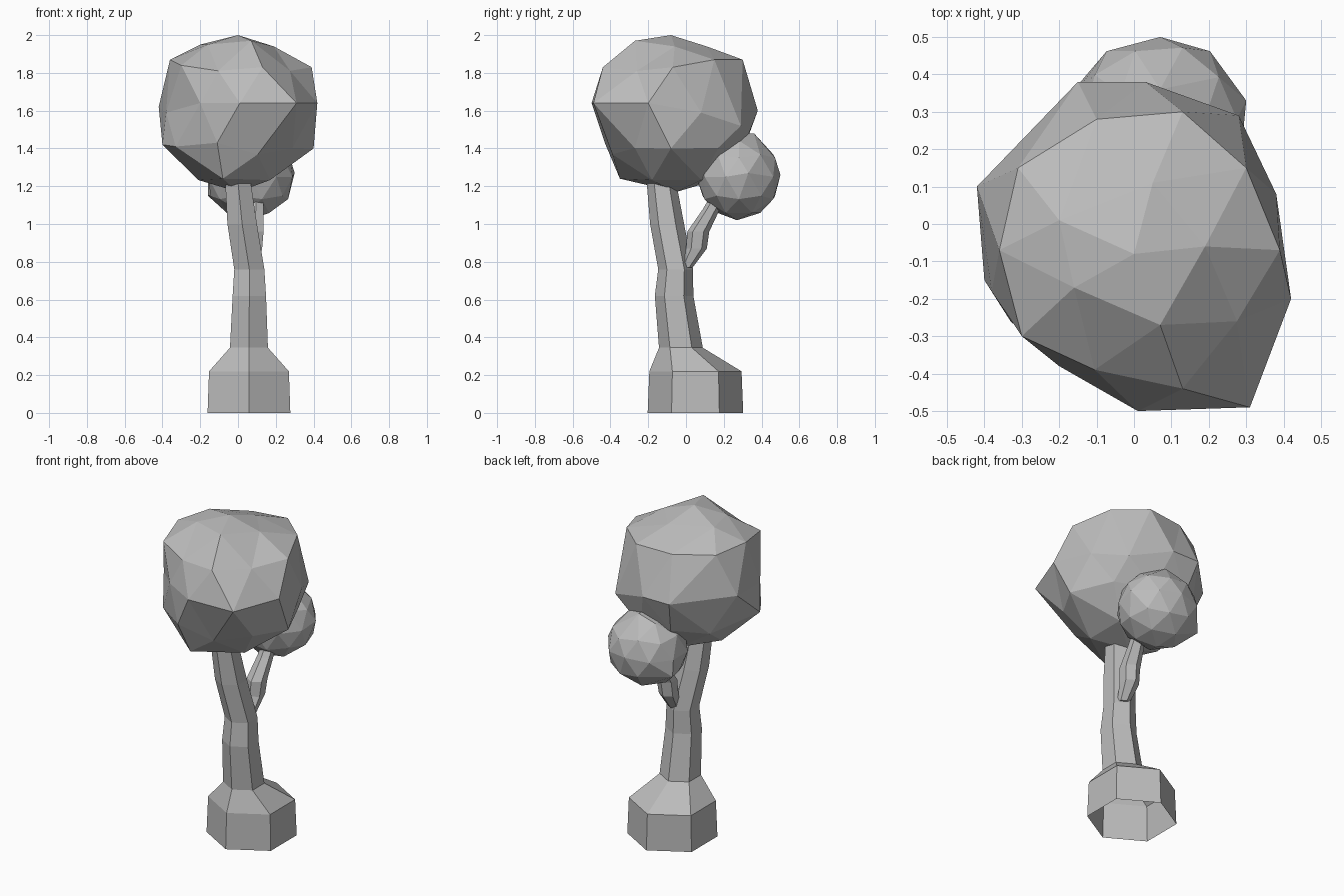
import bpy, bmesh, math
from mathutils import Vector

default_cube = bpy.data.objects.get("Cube")
if default_cube:
    bpy.data.objects.remove(default_cube, do_unlink=True)

# Single plain grey for the whole tree
grey = bpy.data.materials.new("plain_grey")
grey.use_nodes = True
colour = (0.5, 0.5, 0.5, 1)
grey.diffuse_color = colour
grey.node_tree.nodes["Principled BSDF"].inputs["Base Color"].default_value = colour


def finish(name, bm):
    """Turn a bmesh into a flat shaded, grey object."""
    bmesh.ops.recalc_face_normals(bm, faces=bm.faces)
    mesh = bpy.data.meshes.new(name)
    bm.to_mesh(mesh)
    bm.free()
    mesh.materials.append(grey)
    obj = bpy.data.objects.new(name, mesh)
    bpy.context.collection.objects.link(obj)
    return obj


def hex_loft(name, stations, close_start):
    """Skin six-sided rings; each station is x, y, z, radius."""
    bm = bmesh.new()
    rings = []
    for x, y, z, radius in stations:
        ring = []
        for side in range(6):
            angle = math.radians(30 + 60 * side)
            ring.append(bm.verts.new((x + radius * math.cos(angle),
                                      y + radius * math.sin(angle), z)))
        rings.append(ring)
    for lower, upper in zip(rings, rings[1:]):
        for side in range(6):
            after = (side + 1) % 6
            bm.faces.new((lower[side], lower[after], upper[after], upper[side]))
    bm.faces.new(rings[-1])
    if close_start:
        bm.faces.new(rings[0][::-1])
    return finish(name, bm)


def foliage(name, centre, size, corners):
    """Faceted ball whose nearest free vertices are pulled to the corners."""
    bm = bmesh.new()
    bmesh.ops.create_icosphere(bm, subdivisions=2, radius=1)
    bmesh.ops.scale(bm, vec=size, verts=bm.verts)
    bmesh.ops.translate(bm, vec=centre, verts=bm.verts)
    free = list(bm.verts)
    for corner in map(Vector, corners):
        nearest = min(free, key=lambda vert: (vert.co - corner).length)
        nearest.co = corner
        free.remove(nearest)
    return finish(name, bm)


# Trunk with a wide, open-bottomed foot, leaning forward at the top
hex_loft("trunk", [
    (.058, .05, 0, .253),
    (.058, .05, .22, .244),
    (.058, -.027, .345, .116),
    (.06, -.063, .62, .102),
    (.06, -.055, .76, .092),
    (.022, -.1, 1, .09),
    (0, -.13, 1.22, .078),
    (0, -.14, 1.4, .07),
], close_start=False)

# Crooked side branch reaching backwards
hex_loft("branch", [
    (.08, 0, .77, .035),
    (.08, .055, .87, .055),
    (.085, .065, .96, .058),
    (.095, .135, 1.08, .045),
    (.1, .2, 1.2, .04),
], close_start=True)

# Large crown
foliage("large_crown", (0, -.05, 1.59), (.4, .42, .42), [
    # crest
    (0, -.08, 2), (.19, -.06, 1.94), (.07, -.27, 1.97),
    (-.16, -.17, 1.95), (-.2, .01, 1.95), (.05, .11, 1.94),
    # shoulder
    (.39, -.07, 1.83), (.13, -.44, 1.83), (-.3, -.3, 1.84),
    (-.36, -.07, 1.87), (-.31, .15, 1.86), (-.1, .28, 1.86),
    (.13, .3, 1.87), (.3, .15, 1.87),
    # waist
    (.42, -.2, 1.64), (.31, -.49, 1.64), (.01, -.5, 1.64),
    (-.2, -.38, 1.64), (-.42, .1, 1.62), (-.15, .38, 1.6),
    (.03, .38, 1.6), (.28, .29, 1.52),
    # underside
    (.4, -.08, 1.4), (-.11, -.43, 1.43), (-.33, -.26, 1.41),
    (-.4, -.15, 1.42), (-.08, -.35, 1.24),
])

# Small crown on the branch
foliage("small_crown", (.065, .28, 1.25), (.235, .225, .225), [
    (.07, .36, 1.48), (.06, .27, 1.02), (.07, .5, 1.26),
    (.3, .33, 1.27), (-.16, .36, 1.15),
])
